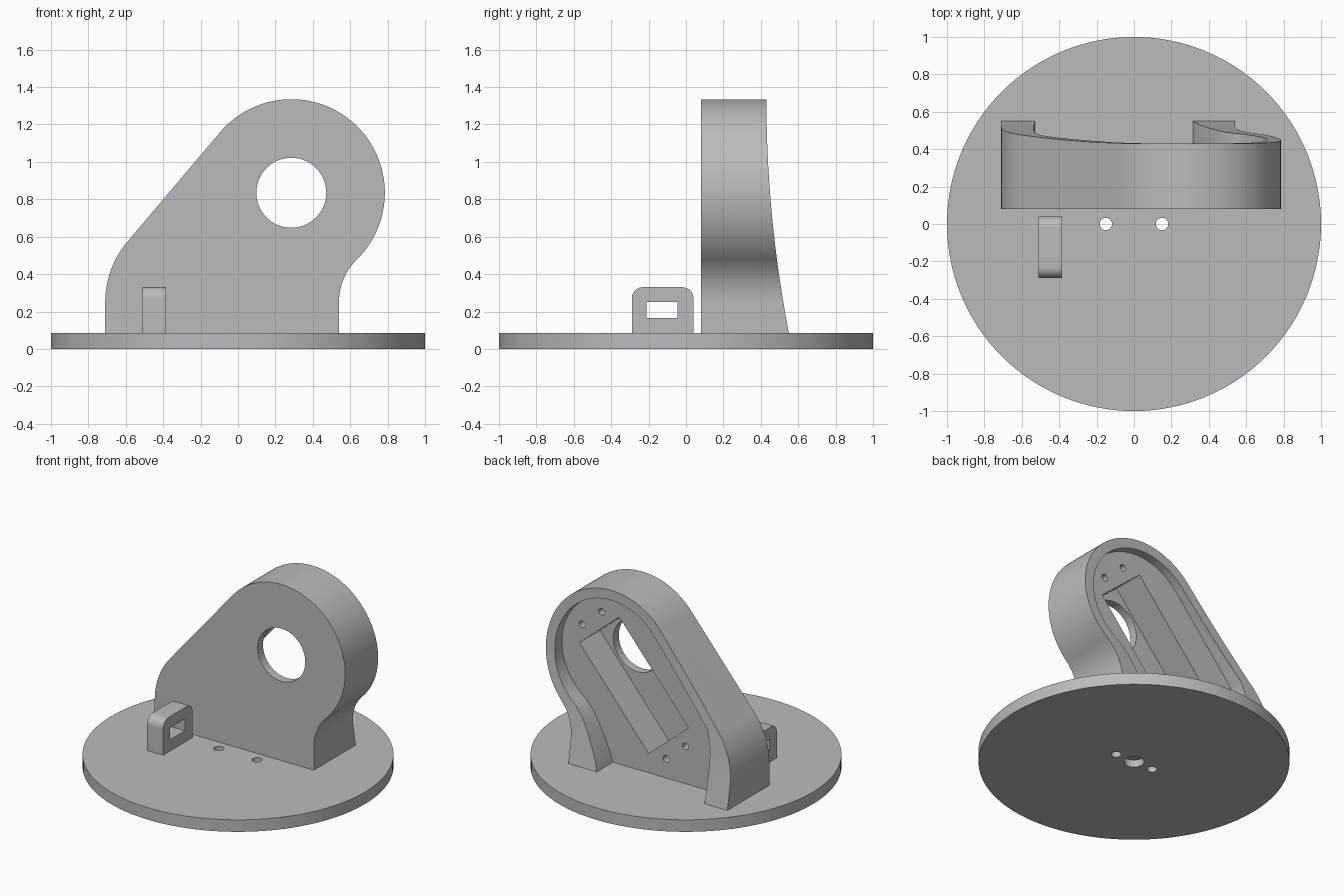
import bpy, bmesh, math
from mathutils import Vector

if "Cube" in bpy.data.objects:
    bpy.data.objects.remove(bpy.data.objects["Cube"])

grey = bpy.data.materials.new("plain_grey")
grey.use_nodes = True
colour = (0.5, 0.5, 0.5, 1)
grey.diffuse_color = colour
grey.node_tree.nodes["Principled BSDF"].inputs["Base Color"].default_value = colour


def arc(centre, radius, start, end, steps=24):
    """Points along an arc, angles in degrees."""
    return [(centre[0] + radius * math.cos(math.radians(start + (end - start) * i / steps)),
             centre[1] + radius * math.sin(math.radians(start + (end - start) * i / steps)))
            for i in range(steps + 1)]


def circle(centre, radius, steps=48):
    return arc(centre, radius, 0, 360, steps)[:-1]


def prism(name, points, axis, low, high):
    """Extrude a flat outline along one axis."""
    place = {"x": lambda p, d: (d, p[0], p[1]),
             "y": lambda p, d: (p[0], d, p[1]),
             "z": lambda p, d: (p[0], p[1], d)}[axis]
    bm = bmesh.new()
    face = bm.faces.new([bm.verts.new(place(p, low)) for p in points])
    result = bmesh.ops.extrude_face_region(bm, geom=[face])
    shift = Vector(place((0, 0), high - low))
    bmesh.ops.translate(bm, vec=shift,
                        verts=[v for v in result["geom"] if isinstance(v, bmesh.types.BMVert)])
    bmesh.ops.recalc_face_normals(bm, faces=bm.faces)
    mesh = bpy.data.meshes.new(name)
    bm.to_mesh(mesh)
    bm.free()
    mesh.materials.append(grey)
    obj = bpy.data.objects.new(name, mesh)
    bpy.context.collection.objects.link(obj)
    return obj


def activate(obj):
    bpy.ops.object.select_all(action="DESELECT")
    obj.select_set(True)
    bpy.context.view_layer.objects.active = obj


def cut(obj, *args):
    """Subtract a prism from an object."""
    cutter = prism("cutter", *args)
    cutter.hide_render = True
    activate(obj)
    mod = obj.modifiers.new("cut", "BOOLEAN")
    mod.operation, mod.solver, mod.object = "DIFFERENCE", "EXACT", cutter
    bpy.ops.object.modifier_apply(modifier=mod.name)
    bpy.data.objects.remove(cutter)


def finish(obj):
    activate(obj)
    bpy.ops.object.shade_smooth_by_angle(angle=math.radians(25))


DECK = 0.085
FRONT, FLOOR = 0.08, 0.37
HUB = Vector((0.285, 0.835))
LOW = Vector((-0.21, 0.25))
along = (HUB - LOW).normalized()
across = Vector((-along.y, along.x))
tilt = math.degrees(math.atan2(across.y, across.x))

# Round base plate with two through holes and a blind recess underneath
base = prism("base_plate", circle((0, 0), 1, 128), "z", 0, DECK)
for x in (-0.15, 0.15):
    cut(base, circle((x, 0), 0.033, 32), "z", -0.1, 0.2)
cut(base, circle((0, 0), 0.065), "z", -0.1, 0.05)
finish(base)

# Upright bracket: leaning rounded outline with a waisted right side
neck = Vector((0.86, 0.25))
join = math.degrees(math.atan2(neck.y - HUB.y, neck.x - HUB.x))
outline = ([(-0.71, DECK)] + arc(LOW, 0.5, 180, tilt)
           + arc(HUB, 0.5, tilt, join, 72)
           + arc(neck, 0.32, join + 180, 180) + [(0.54, DECK)])
bracket = prism("bracket", outline, "y", FRONT, 0.7)

# Back of the bracket sweeps outward toward the base
sweep = [(0.43 + 0.12 * ((1.335 - z) / 1.25) ** 2, z)
         for z in [1.335 - 1.335 * i / 32 for i in range(33)]]
cut(bracket, [(0.43, 1.5)] + sweep + [(0.9, 0), (0.9, 1.5)], "x", -1, 1)

# Open-bottomed pocket in the back
line_start = LOW + 0.43 * across
pocket = ([(-0.53, 0), (-0.53, DECK), (-0.537, 0.3), (-0.535, 0.42), (-0.525, 0.49),
           tuple(line_start + 0.06 * along)]
          + arc(HUB, 0.43, tilt, -56, 72)
          + [(0.465, 0.41), (0.415, 0.32), (0.37, 0.23), (0.335, 0.15), (0.315, DECK), (0.315, 0)])
cut(bracket, pocket, "y", FLOOR, 0.9)

# Slanted motor slot, shaft hole and blind screw holes
slot_mid = HUB - 0.21 * along
slot = [tuple(slot_mid + along * a * 0.42 + across * b * 0.205)
        for a, b in ((-1, -1), (1, -1), (1, 1), (-1, 1))]
cut(bracket, slot, "y", 0.14, 0.5)
cut(bracket, circle(HUB, 0.187, 64), "y", -0.1, 0.25)
for a in (-0.51, 0.51):
    for b in (-0.1, 0.1):
        cut(bracket, circle(slot_mid + along * a + across * b, 0.024, 24), "y", 0.17, 0.5)
finish(bracket)

# Small guide tab with rounded top corners and a rectangular window
tab_outline = ([(0.04, DECK)] + arc((-0.02, 0.27), 0.06, 0, 90, 12)
               + arc((-0.23, 0.27), 0.06, 90, 180, 12) + [(-0.29, DECK)])
tab = prism("guide_tab", tab_outline, "x", -0.51, -0.385)
cut(tab, [(-0.21, 0.165), (-0.045, 0.165), (-0.045, 0.25), (-0.21, 0.25)], "x", -0.7, -0.2)
finish(tab)
